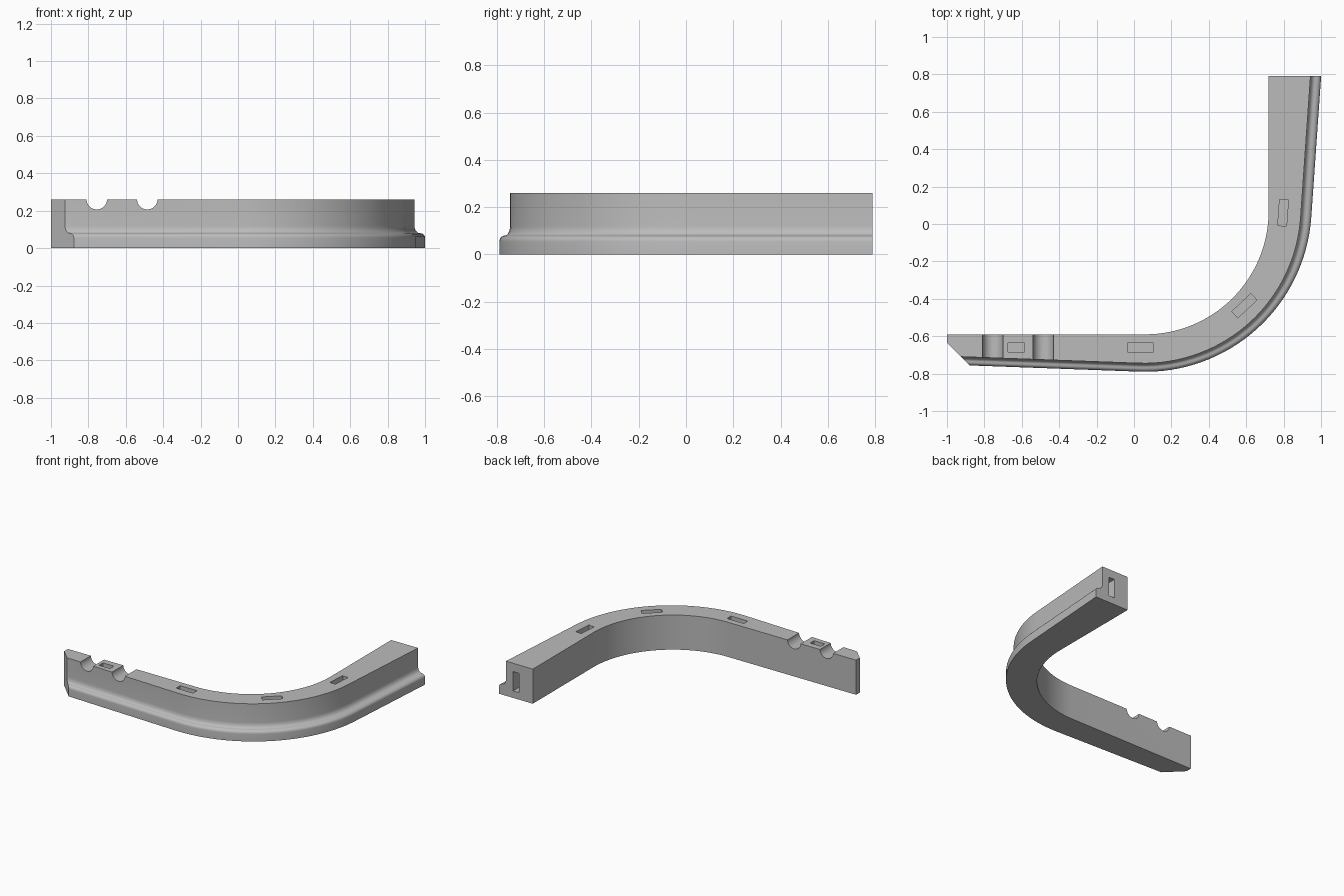
import bpy, bmesh
from math import sin, cos, tan, pi, radians
from mathutils import Matrix, Vector

if "Cube" in bpy.data.objects:
    bpy.data.objects.remove(bpy.data.objects["Cube"], do_unlink=True)

HEIGHT = 0.26
LEFT, BACK = -1.0, 0.79
STEPS = 32

grey = bpy.data.materials.new("plain grey")
grey.use_nodes = True
colour = (0.5, 0.5, 0.5, 1)
grey.diffuse_color = colour
grey.node_tree.nodes["Principled BSDF"].inputs["Base Color"].default_value = colour


def make_object(name, bm):
    bmesh.ops.recalc_face_normals(bm, faces=bm.faces)
    mesh = bpy.data.meshes.new(name)
    bm.to_mesh(mesh)
    bm.free()
    mesh.materials.append(grey)
    obj = bpy.data.objects.new(name, mesh)
    bpy.context.collection.objects.link(obj)
    return obj


# Outer moulding: a foot, a rounded shoulder, then a hollow up to the wall
profile = [(0, 0)]
for i in range(7):
    a = i / 6 * pi / 2
    profile.append((0.5 * (1 - cos(a)), 0.055 + 0.025 * sin(a)))
for i in range(1, 7):
    a = i / 6 * pi / 2
    profile.append((0.5 + 0.5 * sin(a), 0.08 + 0.04 * (1 - cos(a))))
profile.append((1, HEIGHT))

# Stations along the bend: inner point, outer point and outward direction
inner_centre, inner_radius = Vector((0.06, 0.07)), 0.66
outer_centre, outer_radius = Vector((0.062, 0.098)), 0.888
tilt_left, tilt_right = radians(2.1), radians(4)
stations = []
for i in range(STEPS + 1):
    t = i / STEPS
    a = -pi / 2 * (1 - t)
    b = (-pi / 2 - tilt_left) * (1 - t) - tilt_right * t
    direction = Vector((cos(a), sin(a)))
    stations.append((inner_centre + inner_radius * direction,
                     outer_centre + outer_radius * Vector((cos(b), sin(b))),
                     direction, 0.045 + 0.012 * t))

# Straight arms, the outer side flaring slightly
inn, out, way, depth = stations[0]
stations.insert(0, (Vector((LEFT, inn.y)),
                    Vector((LEFT, out.y + (out.x - LEFT) * tan(tilt_left))), way, depth))
inn, out, way, depth = stations[-1]
stations.append((Vector((inn.x, BACK)),
                 Vector((out.x + (BACK - out.y) * tan(tilt_right), BACK)), way, depth))

# Sweep the section along the stations
bm = bmesh.new()
rings = []
for inn, out, way, depth in stations:
    ring = [bm.verts.new((inn.x, inn.y, 0))]
    for offset, z in profile:
        p = out - way * offset * depth
        ring.append(bm.verts.new((p.x, p.y, z)))
    ring.append(bm.verts.new((inn.x, inn.y, HEIGHT)))
    rings.append(ring)
for r, s in zip(rings, rings[1:]):
    for k in range(len(r)):
        n = (k + 1) % len(r)
        bm.faces.new((r[k], r[n], s[n], s[k]))
bm.faces.new(rings[0])
bm.faces.new(rings[-1])

# Mitre the corner of the left end
bmesh.ops.bisect_plane(bm, geom=bm.verts[:] + bm.edges[:] + bm.faces[:],
                       plane_co=(LEFT, -0.634, 0), plane_no=(-1, -1, 0), clear_outer=True)
bmesh.ops.holes_fill(bm, edges=[e for e in bm.edges if e.is_boundary], sides=0)
rail = make_object("curved_rail", bm)

# Cutters: round grooves, top pockets and the end slot
bm = bmesh.new()


def cut_box(centre, size, turn=0):
    matrix = (Matrix.Translation(centre) @ Matrix.Rotation(radians(turn), 4, 'Z')
              @ Matrix.Diagonal((*size, 1)))
    bmesh.ops.create_cube(bm, size=1, matrix=matrix)


for x in (-0.755, -0.485):
    bmesh.ops.create_cone(bm, cap_ends=True, segments=40, radius1=0.055, radius2=0.055, depth=0.5,
                          matrix=Matrix.Translation((x, -0.67, HEIGHT + 0.002))
                          @ Matrix.Rotation(pi / 2, 4, 'X'))
for x, y, length, turn in ((-0.63, -0.66, 0.09, 0), (0.035, -0.66, 0.14, 0),
                           (0.59, -0.437, 0.14, 43), (0.797, 0.06, 0.14, 86)):
    cut_box((x, y, HEIGHT), (length, 0.047, 0.14), turn)
cut_box((0.86, BACK, 0.125), (0.047, 0.14, 0.145))
cutter = make_object("cutter", bm)
cutter.hide_render = True

cut = rail.modifiers.new("cuts", 'BOOLEAN')
cut.operation = 'DIFFERENCE'
cut.solver = 'EXACT'
cut.object = cutter
for o in bpy.context.selected_objects:
    o.select_set(False)
bpy.context.view_layer.objects.active = rail
rail.select_set(True)
bpy.ops.object.modifier_apply(modifier=cut.name)
bpy.data.objects.remove(cutter, do_unlink=True)
bpy.ops.object.shade_smooth_by_angle(angle=radians(30))
